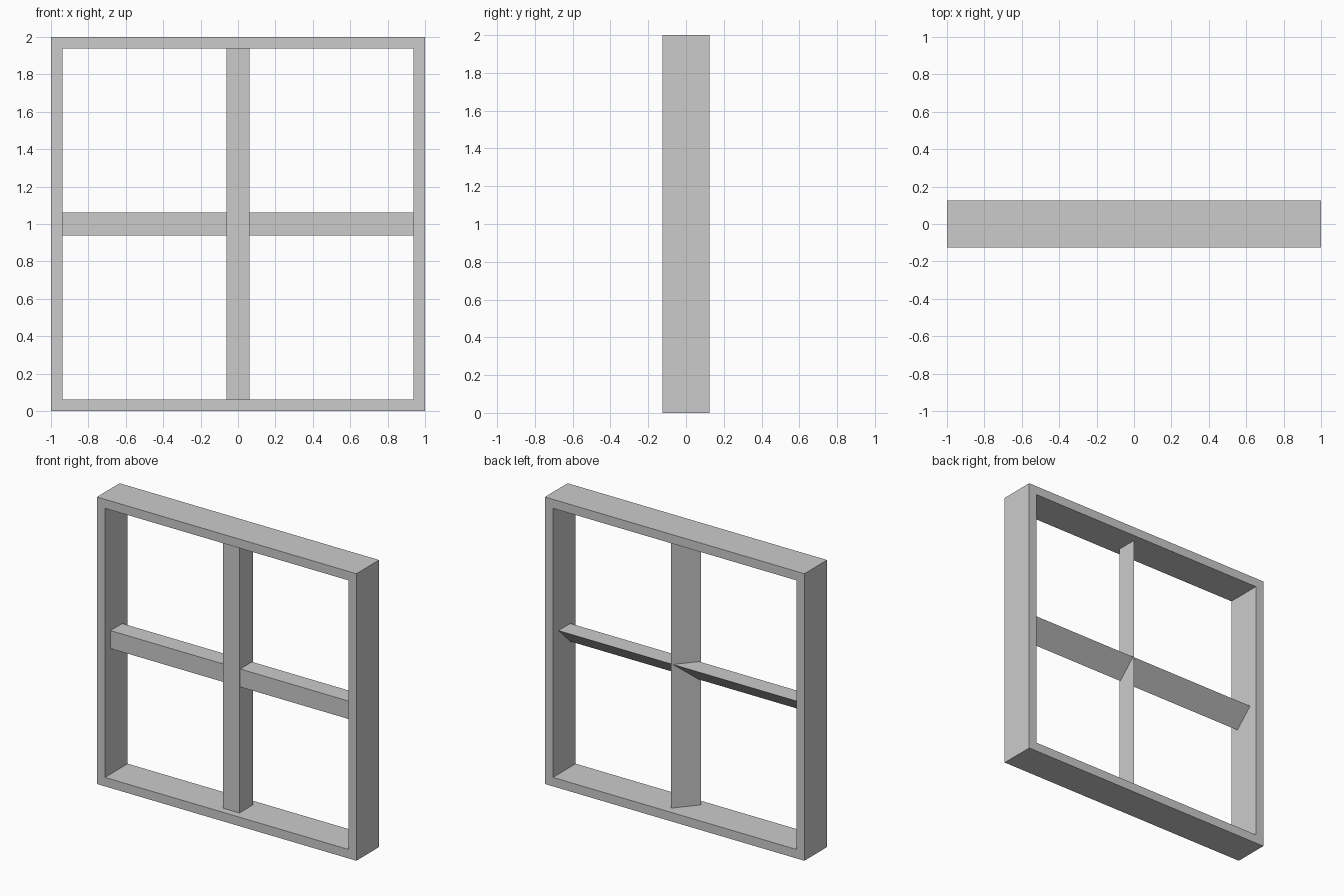
import bpy, bmesh

default_cube = bpy.data.objects.get("Cube")
if default_cube:
    bpy.data.objects.remove(default_cube, do_unlink=True)

# Single flat material
GREY = (0.6, 0.6, 0.6, 1.0)
grey = bpy.data.materials.new("plain_grey")
grey.use_nodes = True
grey.diffuse_color = GREY
grey.node_tree.nodes["Principled BSDF"].inputs["Base Color"].default_value = GREY

HALF = 1.0        # half of the window width and height
DEPTH = 0.125     # half of the frame depth
RAIL = 0.0625     # frame thickness
BAR_HALF = 0.0625


def add_object(name, bm):
    bmesh.ops.recalc_face_normals(bm, faces=bm.faces)
    mesh = bpy.data.meshes.new(name)
    bm.to_mesh(mesh)
    bm.free()
    mesh.materials.append(grey)
    obj = bpy.data.objects.new(name, mesh)
    bpy.context.collection.objects.link(obj)


def bridge(bm, a, b):
    for i in range(len(a)):
        bm.faces.new((a[i], a[i - 1], b[i - 1], b[i]))


def make_frame():
    # Solid rectangular section as (depth, height above the outer face)
    section = [(-DEPTH, RAIL), (-DEPTH, 0), (DEPTH, 0), (DEPTH, RAIL)]

    # Mitred sweep around the four corners
    bm = bmesh.new()
    rings = []
    for sx, sz in ((-1, -1), (1, -1), (1, 1), (-1, 1)):
        rings.append([bm.verts.new((sx * (HALF - h), y, HALF + sz * (HALF - h)))
                      for y, h in section])
    for k in range(4):
        bridge(bm, rings[k - 1], rings[k])
    add_object("window_frame", bm)


def make_bar(name, depth, upright):
    # Wedge bar: flat front, one square side, one sloping back
    section = [(-BAR_HALF, -depth), (BAR_HALF, -depth), (BAR_HALF, depth)]
    reach = HALF - RAIL
    bm = bmesh.new()
    ends = []
    for end in (-reach, reach):
        ends.append([bm.verts.new((w, y, HALF + end) if upright else (end, y, HALF + w))
                     for w, y in section])
    bridge(bm, *ends)
    for ring in ends:
        bm.faces.new(ring)
    add_object(name, bm)


make_frame()
make_bar("vertical_bar", 0.074, True)
make_bar("horizontal_bar", 0.065, False)
